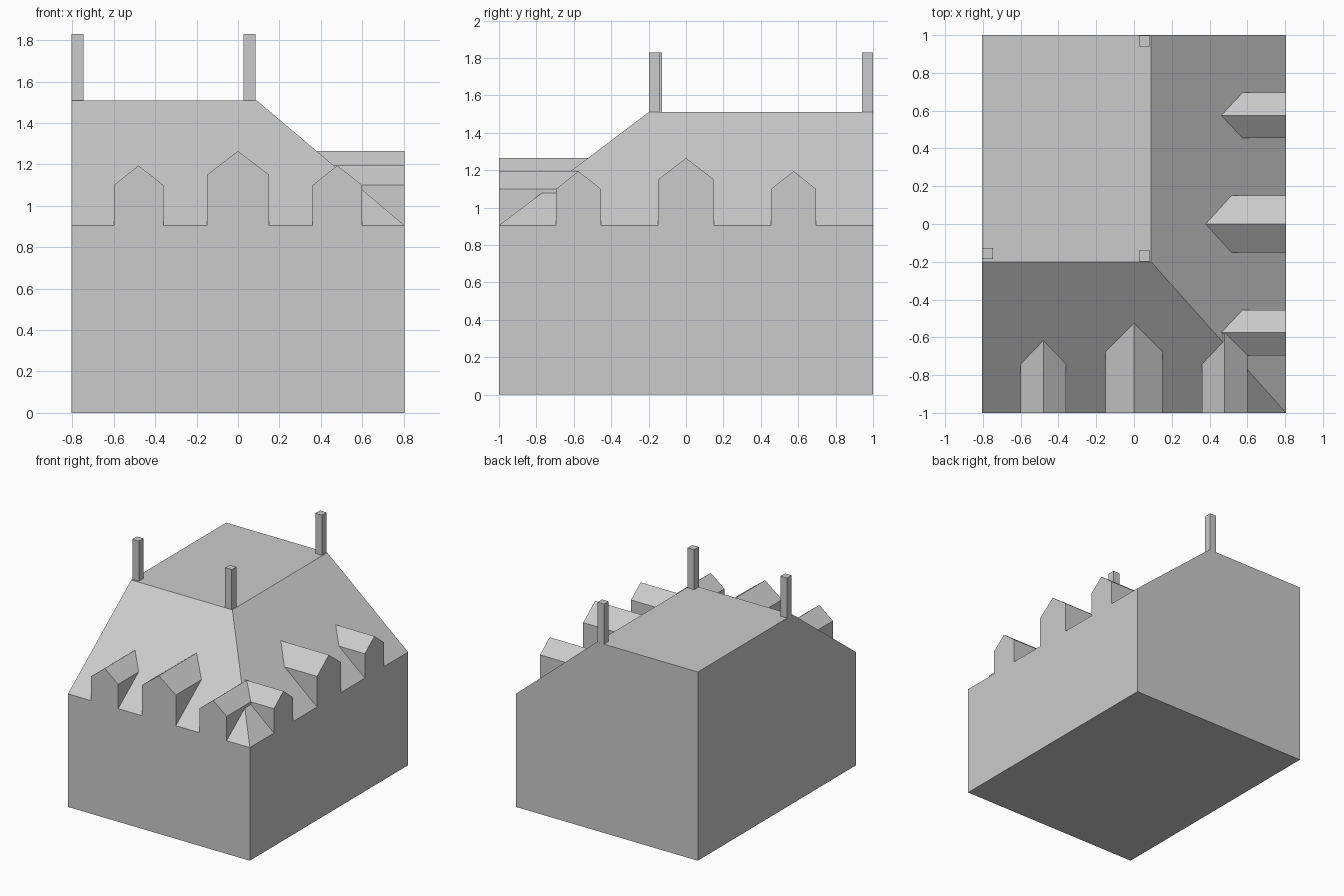
import bpy
import bmesh

if "Cube" in bpy.data.objects:
    bpy.data.objects.remove(bpy.data.objects["Cube"])

HX, HY = 0.805, 1.0            # half width and depth of the building
EAVE, TOP = 0.905, 1.51        # eaves and flat roof heights
RX, RY = 0.09, -0.2            # corner of the flat roof


def make(name, verts, faces):
    me = bpy.data.meshes.new(name)
    me.from_pydata(verts, [], faces)
    bm = bmesh.new()
    bm.from_mesh(me)
    bmesh.ops.recalc_face_normals(bm, faces=bm.faces)
    bm.to_mesh(me)
    bm.free()
    ob = bpy.data.objects.new(name, me)
    bpy.context.collection.objects.link(ob)
    return ob


# Main block with slopes on the front and right only
make("building_body", [
    (-HX, -HY, 0), (HX, -HY, 0), (HX, HY, 0), (-HX, HY, 0),
    (-HX, -HY, EAVE), (HX, -HY, EAVE), (HX, HY, EAVE),
    (-HX, RY, TOP), (RX, RY, TOP), (RX, HY, TOP), (-HX, HY, TOP)],
    [(3, 2, 1, 0), (0, 1, 5, 4), (1, 2, 6, 5), (2, 3, 10, 9, 6),
     (3, 0, 4, 7, 10), (4, 5, 8, 7), (5, 6, 9, 8), (7, 8, 9, 10)])


# Gabled dormer, flush with the wall and running back into the roof slope
def dormer(name, c, w, side, peak, on_right, depth=None):
    profile = [(c - w, EAVE), (c + w, EAVE), (c + w, side), (c, peak), (c - w, side)]
    run = (HX - RX) if on_right else (HY + RY)

    def point(u, z, d):
        return (HX - d, u, z) if on_right else (u, d - HY, z)

    front = [point(u, z, 0) for u, z in profile]
    back = [point(u, z, depth or (z - EAVE) * run / (TOP - EAVE))
            for u, z in profile[2:]]
    make(name, front + back,
         [(0, 1, 2, 3, 4), (1, 5, 2), (2, 5, 6, 3), (3, 6, 7, 4),
          (4, 7, 0), (0, 7, 6, 5, 1)])


for on_right, label, off in ((False, "front", 0.48), (True, "right", 0.575)):
    dormer(label + "_dormer_middle", 0, 0.15, 1.15, 1.265, on_right)
    for s in (-1, 1):
        # the front dormer by the corner runs into its neighbour
        meet = 0.425 if (not on_right and s == 1) else None
        dormer(f"{label}_dormer_{'a' if s < 0 else 'b'}", s * off, 0.12,
               1.10, 1.195, on_right, meet)

# Chimneys
for i, (x, y) in enumerate(((-0.776, -0.157), (0.055, -0.17), (0.055, 0.97))):
    h = 0.029
    bm = bmesh.new()
    bmesh.ops.create_cube(bm, size=1)
    for v in bm.verts:
        v.co = (x + v.co.x * 2 * h, y + v.co.y * 2 * h, 1.67 + v.co.z * 0.32)
    me = bpy.data.meshes.new("chimney")
    bm.to_mesh(me)
    bm.free()
    bpy.context.collection.objects.link(bpy.data.objects.new(f"chimney_{i + 1}", me))
